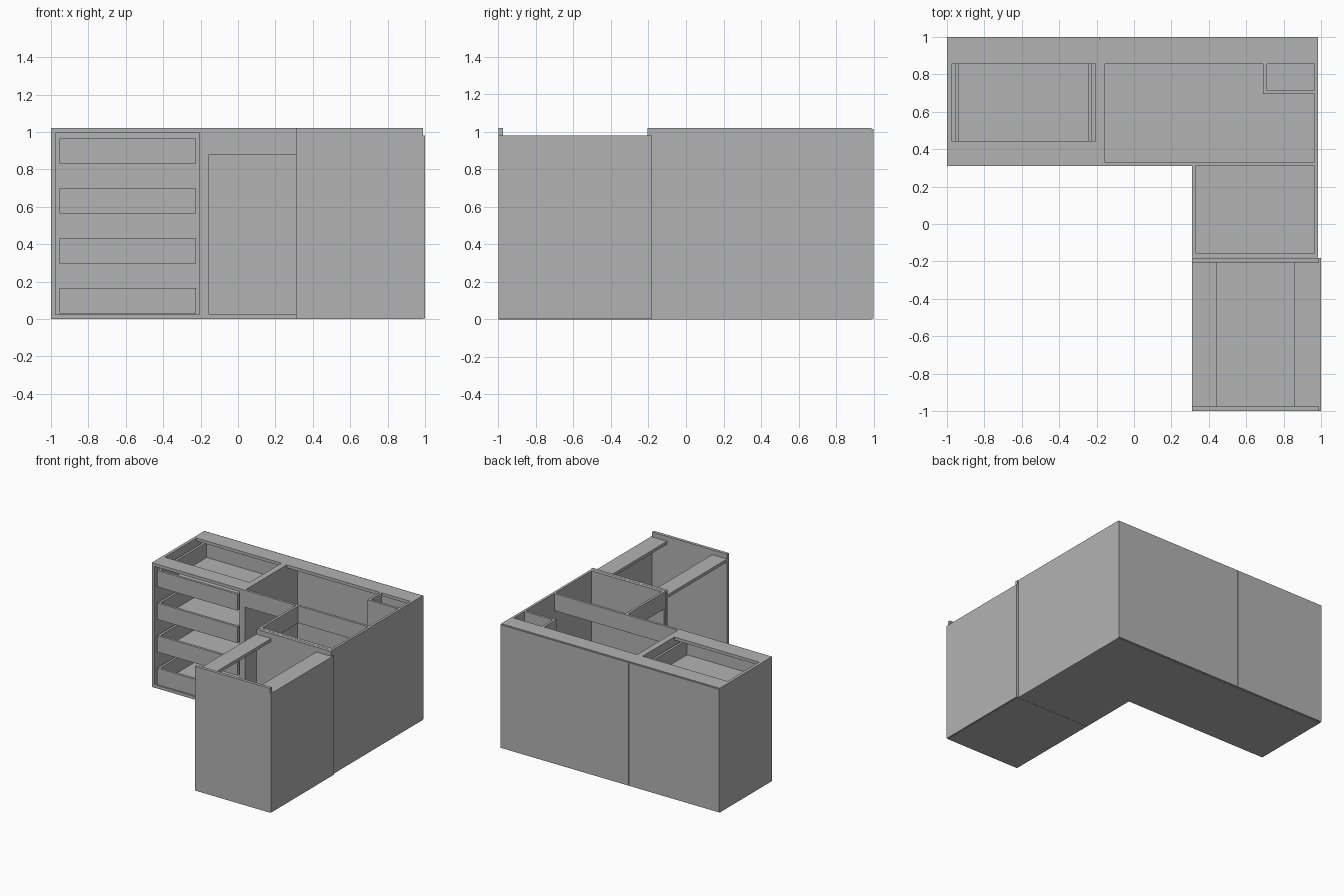
import bpy
import bmesh
from mathutils import Vector

cube = bpy.data.objects.get("Cube")
if cube:
    bpy.data.objects.remove(cube, do_unlink=True)

board_grey = bpy.data.materials.new("board_grey")
board_grey.use_nodes = True
colour = (0.45, 0.45, 0.45, 1)
board_grey.diffuse_color = colour
board_grey.node_tree.nodes["Principled BSDF"].inputs["Base Color"].default_value = colour

T = 0.025      # board thickness
H = 1.02       # cabinet height
SPLIT = -0.18  # joint between the corner unit and its neighbours


def board(name, x, y, z):
    """Flat board given by its x, y and z ranges."""
    bm = bmesh.new()
    bmesh.ops.create_cube(bm, size=1)
    for v in bm.verts:
        v.co = Vector(r[0] if c < 0 else r[1] for r, c in zip((x, y, z), v.co))
    mesh = bpy.data.meshes.new(name)
    bm.to_mesh(mesh)
    bm.free()
    mesh.materials.append(board_grey)
    obj = bpy.data.objects.new(name, mesh)
    bpy.context.collection.objects.link(obj)
    return obj


# Drawer cabinet on the right wing
L, R, F, B = -1, SPLIT, 0.31, 0.99
board("drawer_cabinet_right_side", (L, L + T), (F, B), (0, H))
board("drawer_cabinet_left_side", (R - T, R), (F, B), (0, H))
board("drawer_cabinet_bottom", (L + T, R - T), (F, B), (0, T))
board("drawer_cabinet_back", (L, R - 0.002), (B, 1), (0.005, H - 0.005))
board("drawer_cabinet_front_rail", (L + T, R - T), (F, 0.445), (H - T, H))
board("drawer_cabinet_back_rail", (L + T, R - T), (0.855, B), (H - T, H))

# Four open drawers
dl, dr, df, db, w = -0.955, -0.225, 0.315, 0.95, 0.02
for i in range(4):
    z0 = 0.03 + i * 0.267
    z = (z0, z0 + 0.135)
    n = f"drawer_{i + 1}_"
    board(n + "front", (dl, dr), (df, df + w), z)
    board(n + "back", (dl, dr), (db - w, db), z)
    board(n + "right_side", (dl, dl + w), (df + w, db - w), z)
    board(n + "left_side", (dr - w, dr), (df + w, db - w), z)
    board(n + "floor", (dl + w, dr - w), (df + w, db - w), (z0, z0 + 0.012))

# L-shaped corner cabinet, open at the top and at the inner fronts
X0, X1, XI = SPLIT, 0.985, 0.965
RAIL = (0.88, H)
board("corner_end_panel", (X0, X0 + T), (F, B), (0, H))
board("corner_wing_end_panel", (F, XI), (SPLIT, SPLIT + T), (0, H))
board("corner_left_side", (XI, X1), (SPLIT, B), (0, H))
board("corner_back", (X0 + 0.002, X1), (B, 1), (0.005, H - 0.005))
board("corner_back_rail", (X0 + T, XI), (0.855, B), (H - T, H))
board("corner_floor", (X0 + T, XI), (F, B), (0, T))
board("corner_wing_floor", (F, XI), (SPLIT + T, F), (0, T))
board("corner_front_rail", (X0 + T, XI), (F, F + 0.02), RAIL)
board("corner_wing_front_rail", (F, F + 0.02), (SPLIT + T, F), RAIL)

# Boxed shaft in the back corner
board("shaft_side", (0.69, 0.71), (0.695, 0.855), (T, H))
board("shaft_front", (0.71, XI), (0.695, 0.715), (T, H))

# End cabinet on the front wing, with lower rails and open front
XB = 0.99
board("end_cabinet_outer_side", (F, XB), (-1, -1 + T), (0, H))
board("end_cabinet_inner_side", (F, XB), (SPLIT - T, SPLIT - 0.002), (0, H))
inside = (-1 + T, SPLIT - T)
board("end_cabinet_floor", (F, XB), inside, (0, T))
board("end_cabinet_front_rail", (F, 0.445), inside, (0.955, 0.98))
board("end_cabinet_back_rail", (0.855, XB), inside, (0.955, 0.98))
board("end_cabinet_back", (XB, 1), (-1, SPLIT - 0.002), (0.003, 0.98))
